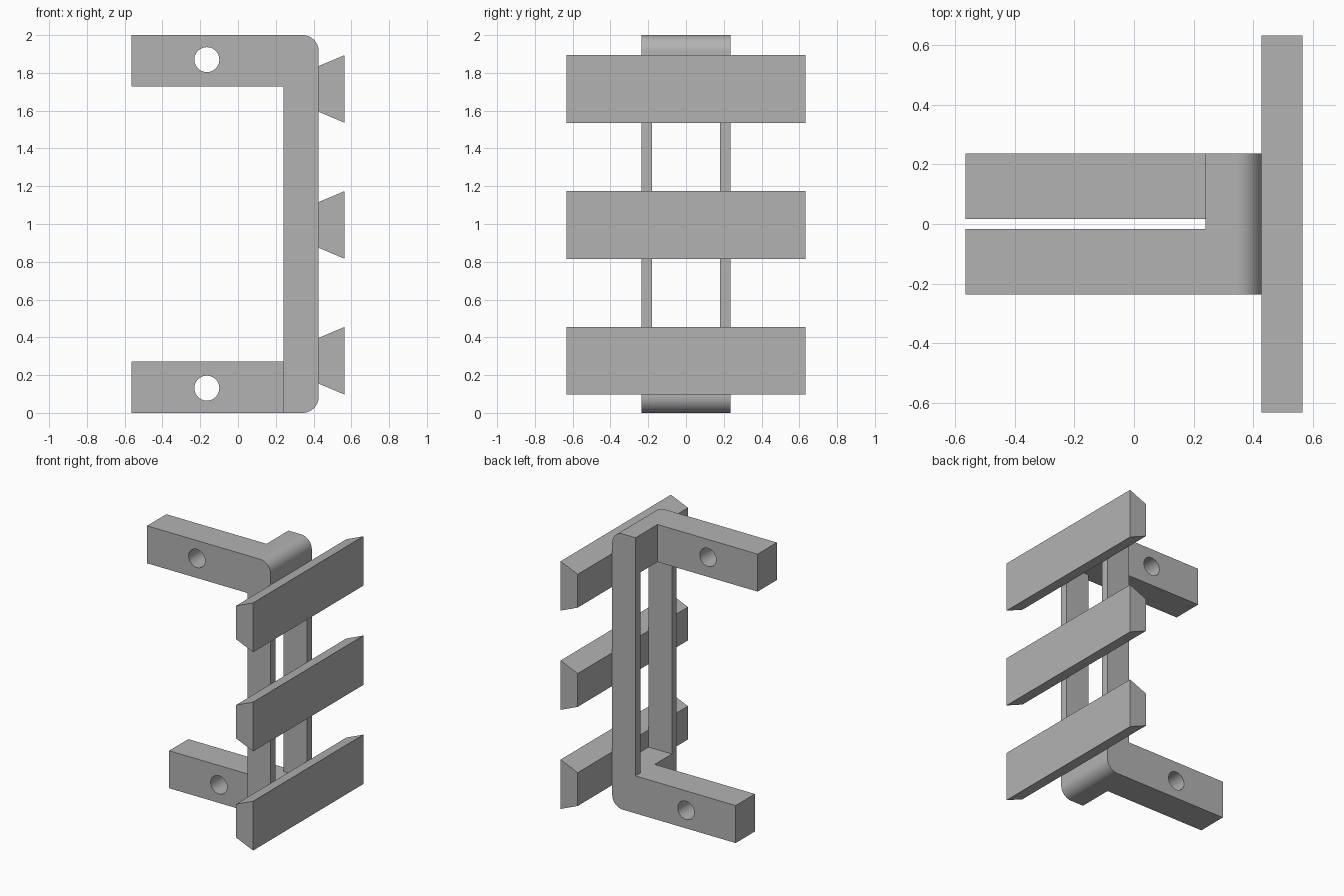
import bpy, bmesh, math
from mathutils import Matrix

if "Cube" in bpy.data.objects:
    bpy.data.objects.remove(bpy.data.objects["Cube"])

grey = bpy.data.materials.new("plain grey")
grey.use_nodes = True
grey.diffuse_color = (0.45, 0.45, 0.45, 1)
grey.node_tree.nodes["Principled BSDF"].inputs["Base Color"].default_value = grey.diffuse_color

HALF_W, LEFT, INNER, OUTER = 0.236, -0.564, 0.24, 0.427
LOW, HIGH, RADIUS = 0.272, 1.728, 0.085


def finish(name, bm):
    bmesh.ops.recalc_face_normals(bm, faces=bm.faces)
    mesh = bpy.data.meshes.new(name)
    bm.to_mesh(mesh)
    bm.free()
    mesh.materials.append(grey)
    obj = bpy.data.objects.new(name, mesh)
    bpy.context.collection.objects.link(obj)
    return obj


def prism(name, profile, half_width):
    """Extrude an x-z profile symmetrically along y."""
    bm = bmesh.new()
    face = bm.faces.new([bm.verts.new((x, -half_width, z)) for x, z in profile])
    moved = bmesh.ops.extrude_face_region(bm, geom=[face])["geom"]
    verts = [v for v in moved if isinstance(v, bmesh.types.BMVert)]
    bmesh.ops.translate(bm, vec=(0, 2 * half_width, 0), verts=verts)
    return finish(name, bm)


def box(name, lo, hi):
    bm = bmesh.new()
    size = [b - a for a, b in zip(lo, hi)]
    mid = [(a + b) / 2 for a, b in zip(lo, hi)]
    bmesh.ops.create_cube(bm, size=1, matrix=Matrix.Translation(mid) @ Matrix.Diagonal((*size, 1)))
    return finish(name, bm)


def hole(name, x, z):
    bm = bmesh.new()
    bmesh.ops.create_cone(bm, cap_ends=True, segments=48, radius1=0.066, radius2=0.066, depth=1,
                          matrix=Matrix.Translation((x, 0, z)) @ Matrix.Rotation(math.pi / 2, 4, "X"))
    return finish(name, bm)


def corner(z, start):
    """Rounded outer corner of the frame profile."""
    angles = [math.radians(start + 90 * i / 12) for i in range(13)]
    return [(OUTER - RADIUS + RADIUS * math.cos(a), z + RADIUS * math.sin(a)) for a in angles]


# Bracket frame: full-width C shape
outline = [(LEFT, 0), *corner(RADIUS, 270), *corner(2 - RADIUS, 0), (LEFT, 2),
           (LEFT, HIGH), (INNER, HIGH), (INNER, LOW), (LEFT, LOW)]
frame = prism("bracket_frame", outline, HALF_W)

# Cut the slot between the rails, half of each arm, and the bolt holes
cutters = [
    box("rail_slot_cutter", (0.1, -0.181, LOW), (0.6, 0.181, HIGH)),
    box("upper_arm_cutter", (-0.7, -0.016, 1.5), (INNER, 0.4, 2.2)),
    box("lower_arm_cutter", (-0.7, -0.4, -0.2), (INNER, 0.016, 0.5)),
    hole("upper_hole_cutter", -0.165, 1.87),
    hole("lower_hole_cutter", -0.165, 0.131),
]
for cutter in cutters:
    mod = frame.modifiers.new(cutter.name, "BOOLEAN")
    mod.operation = "DIFFERENCE"
    mod.solver = "EXACT"
    mod.object = cutter
    cutter.hide_render = True
bpy.context.view_layer.objects.active = frame
frame.select_set(True)
for mod in list(frame.modifiers):
    bpy.ops.object.modifier_apply(modifier=mod.name)
for cutter in cutters:
    bpy.data.objects.remove(cutter)
bpy.ops.object.shade_smooth_by_angle(angle=math.radians(30))

# Three dovetail slats across the rails
for name, z in (("lower_slat", 0.276), ("middle_slat", 0.995), ("upper_slat", 1.715)):
    prism(name, [(OUTER, z - 0.121), (0.564, z - 0.179), (0.564, z + 0.179), (OUTER, z + 0.121)], 0.632)
